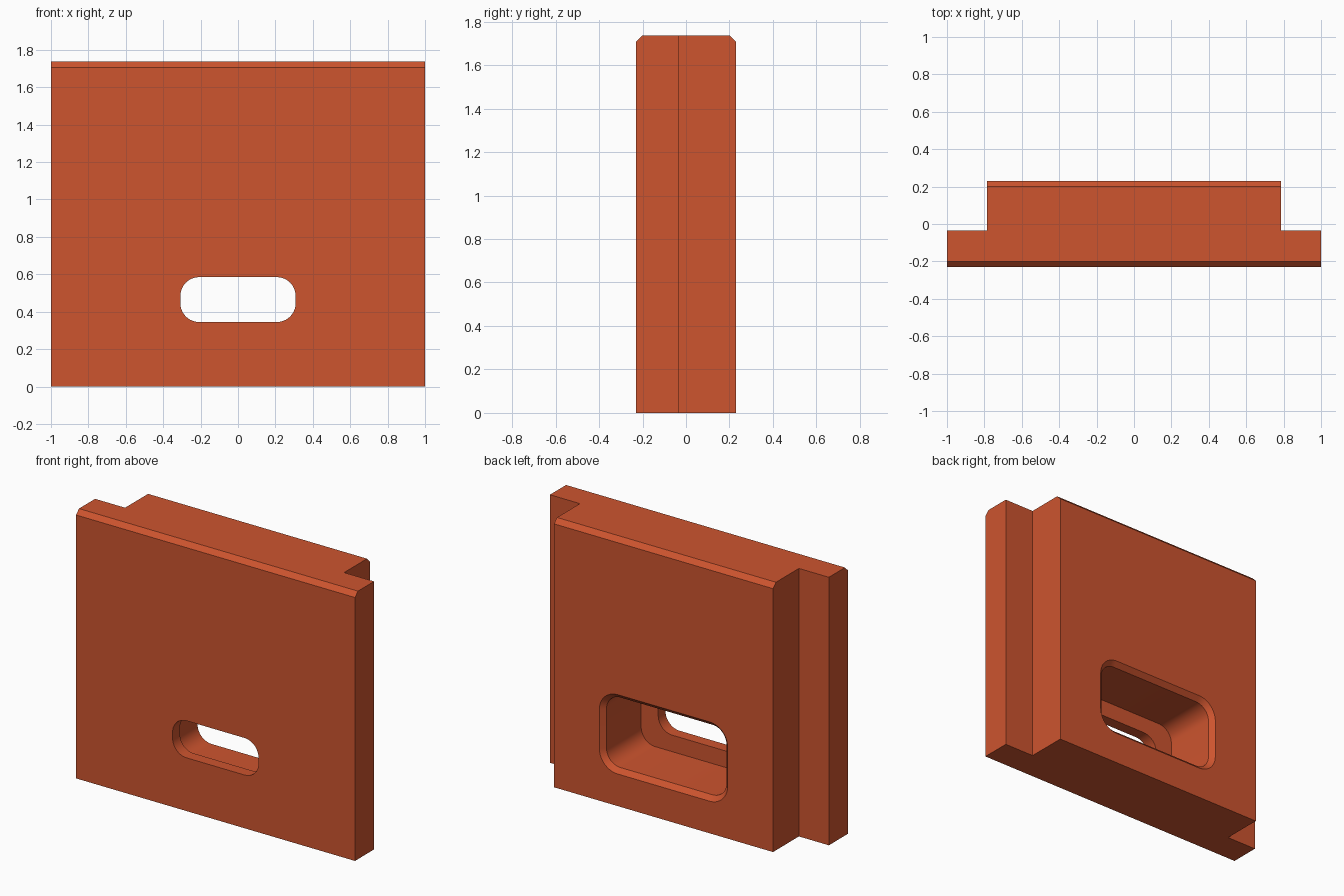
import bpy, bmesh, math

if "Cube" in bpy.data.objects:
    bpy.data.objects.remove(bpy.data.objects["Cube"])

W, H, D = 1.0, 1.737, 0.23      # half width, height, half depth
CORE, STEP = 0.785, -0.035      # half width of the thick core, back of the side flanges
CH = 0.03                       # chamfer size
SLOT_Z = 0.465

clay = bpy.data.materials.new("burnt orange")
clay.diffuse_color = (0.61, 0.089, 0.028, 1)
clay.use_nodes = True
clay.node_tree.nodes["Principled BSDF"].inputs["Base Color"].default_value = clay.diffuse_color


def make_object(name, bm):
    bmesh.ops.recalc_face_normals(bm, faces=bm.faces)
    mesh = bpy.data.meshes.new(name)
    bm.to_mesh(mesh)
    bm.free()
    mesh.materials.append(clay)
    obj = bpy.data.objects.new(name, mesh)
    bpy.context.collection.objects.link(obj)
    return obj


def rounded_ring(bm, y, hw, hh, r, seg=10):
    """Rounded rectangle in the xz plane at depth y."""
    ring = []
    for q, (sx, sz) in enumerate([(1, 1), (-1, 1), (-1, -1), (1, -1)]):
        for i in range(seg + 1):
            a = math.pi / 2 * (q + i / seg)
            ring.append(bm.verts.new((sx * (hw - r) + r * math.cos(a), y,
                                      SLOT_Z + sz * (hh - r) + r * math.sin(a))))
    return ring


def loft(name, sections):
    """Closed solid through rounded rectangles (y, half width, half height, radius)."""
    bm = bmesh.new()
    rings = [rounded_ring(bm, *s) for s in sections]
    for a, b in zip(rings, rings[1:]):
        n = len(a)
        for i in range(n):
            j = (i + 1) % n
            bm.faces.new((a[i], a[j], b[j], b[i]))
    bm.faces.new(rings[0])
    bm.faces.new(rings[-1])
    return make_object(name, bm)


# Panel: T-shaped plan extruded upward, chamfered along the top front and back
bm = bmesh.new()
half = [(W, -D), (W, STEP), (CORE, STEP), (CORE, D)]
plan = half + [(-x, y) for x, y in reversed(half)]
base = bm.faces.new([bm.verts.new((x, y, 0)) for x, y in plan])
top = bmesh.ops.extrude_face_region(bm, geom=[base])["geom"]
bmesh.ops.translate(bm, vec=(0, 0, H),
                    verts=[v for v in top if isinstance(v, bmesh.types.BMVert)])
bmesh.ops.recalc_face_normals(bm, faces=bm.faces)
rims = [e for e in bm.edges
        if all(v.co.z > H - 0.01 and abs(v.co.y) > D - 0.01 for v in e.verts)]
bmesh.ops.bevel(bm, geom=rims, offset=CH, segments=1, affect='EDGES')
panel = make_object("slotted_panel", bm)

# Wide chamfered pocket in the back, narrow slot through the front wall
cutters = [
    loft("pocket_cutter", [(D + CH, 0.49, 0.287, 0.16), (D - CH, 0.43, 0.227, 0.10),
                           (-0.155, 0.43, 0.227, 0.10)]),
    loft("slot_cutter", [(0.05, 0.308, 0.12, 0.10), (-D - 0.1, 0.308, 0.12, 0.10)]),
]
for c in cutters:
    c.hide_render = True
    mod = panel.modifiers.new(c.name, 'BOOLEAN')
    mod.operation, mod.solver, mod.object = 'DIFFERENCE', 'EXACT', c

bpy.context.view_layer.objects.active = panel
panel.select_set(True)
for c in cutters:
    bpy.ops.object.modifier_apply(modifier=c.name)
    bpy.data.objects.remove(c)
bpy.ops.object.shade_smooth_by_angle(angle=math.radians(30))
